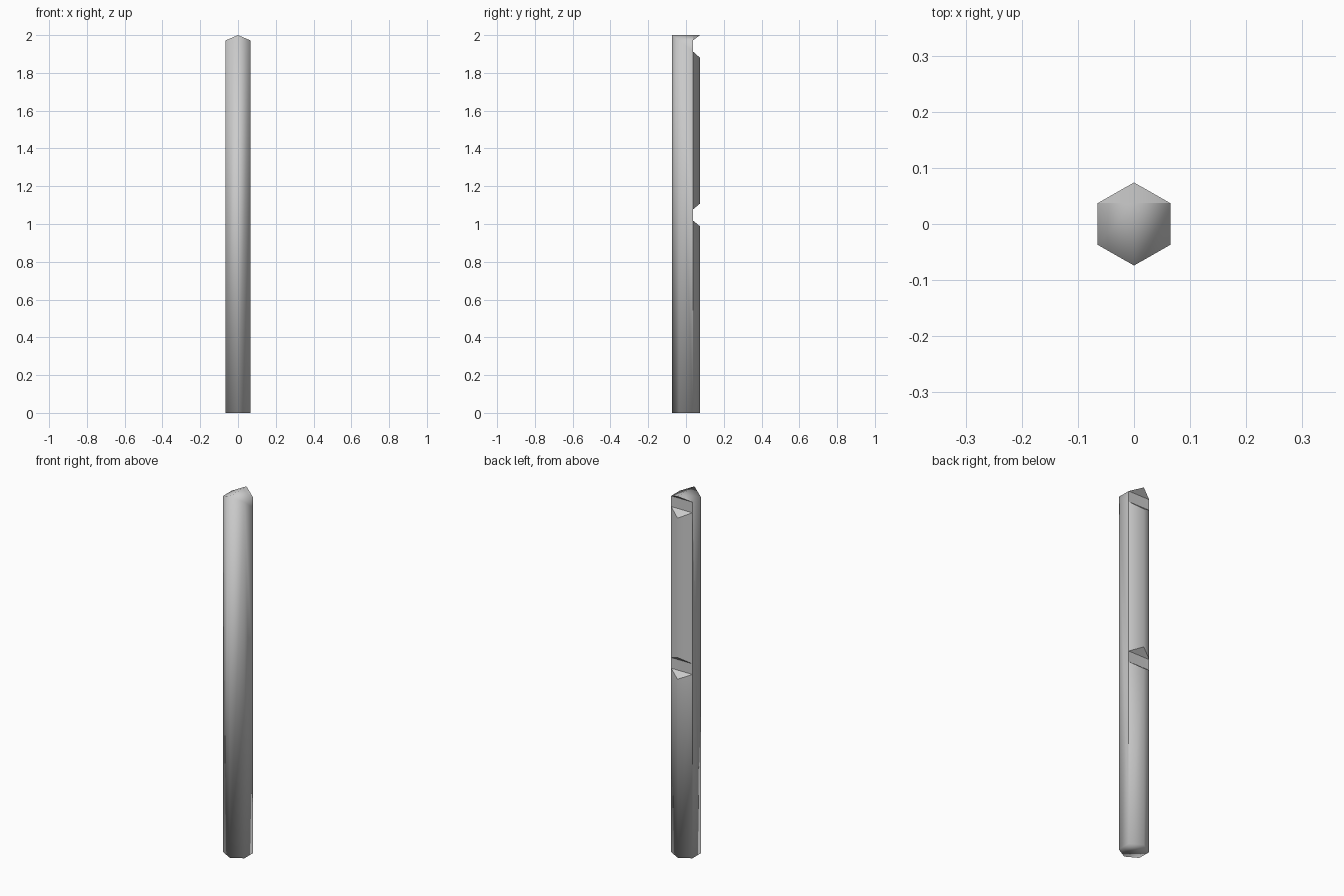
import bpy, bmesh

if "Cube" in bpy.data.objects:
    bpy.data.objects.remove(bpy.data.objects["Cube"])

# Hexagonal cross-section: front edge, side corners, rear edge
R, W, H = 0.074, 0.065, 0.037
TOP, EAVE = 2.0, 1.972
# Rear notches: (outer low, inner low, inner high, outer high)
MID = (0.988, 1.018, 1.077, 1.108)
UPPER = (1.88, 1.913, EAVE, TOP)

bm = bmesh.new()


def front(z): return (0, -R, z)
def fside(z): return (W, -H, z)
def bside(z): return (W, H, z)
def rear(z): return (0, R, z)
def flip(p): return (-p[0], p[1], p[2])


def face(*pts):
    bm.faces.new([bm.verts.new(p) for p in pts])


def pair(*pts):
    face(*pts)
    face(*[flip(p) for p in reversed(pts)])


# Front and side walls
pair(front(0), fside(0), fside(EAVE), front(TOP))
pair(fside(0), bside(0), bside(MID[1]), bside(MID[2]), bside(UPPER[1]),
     bside(EAVE), fside(EAVE))

# Rear walls between the notches
pair(bside(0), rear(0), rear(MID[0]), bside(MID[1]))
pair(bside(MID[2]), rear(MID[3]), rear(UPPER[0]), bside(UPPER[1]))

# Notches: lower ledge, flat back, upper slope
for low, in_low, in_high, high in (MID, UPPER):
    a, b = bside(in_low), bside(in_high)
    face(a, rear(low), flip(a))
    face(a, flip(a), flip(b), b)
    face(b, flip(b), rear(high))

# Pitched top and its overhanging rear tip
pair(front(TOP), fside(EAVE), bside(EAVE), (0, H, TOP))
pair((0, H, TOP), bside(EAVE), rear(TOP))

# Flat base
face(front(0), flip(fside(0)), flip(bside(0)), rear(0), bside(0), fside(0))

bmesh.ops.remove_doubles(bm, verts=bm.verts, dist=0.0005)
bmesh.ops.recalc_face_normals(bm, faces=bm.faces)

# Soft shading, crisp only around the notched rear side
for f in bm.faces:
    f.smooth = True
for e in bm.edges:
    on_rear = all(v.co.y > 0.03 for v in e.verts)
    on_base = all(v.co.z < 0.01 for v in e.verts)
    on_centre = all(abs(v.co.x) < 0.001 for v in e.verts)
    e.smooth = not on_rear or on_base or on_centre

mesh = bpy.data.meshes.new("fence_post")
bm.to_mesh(mesh)
bm.free()
bpy.context.collection.objects.link(bpy.data.objects.new("fence_post", mesh))
